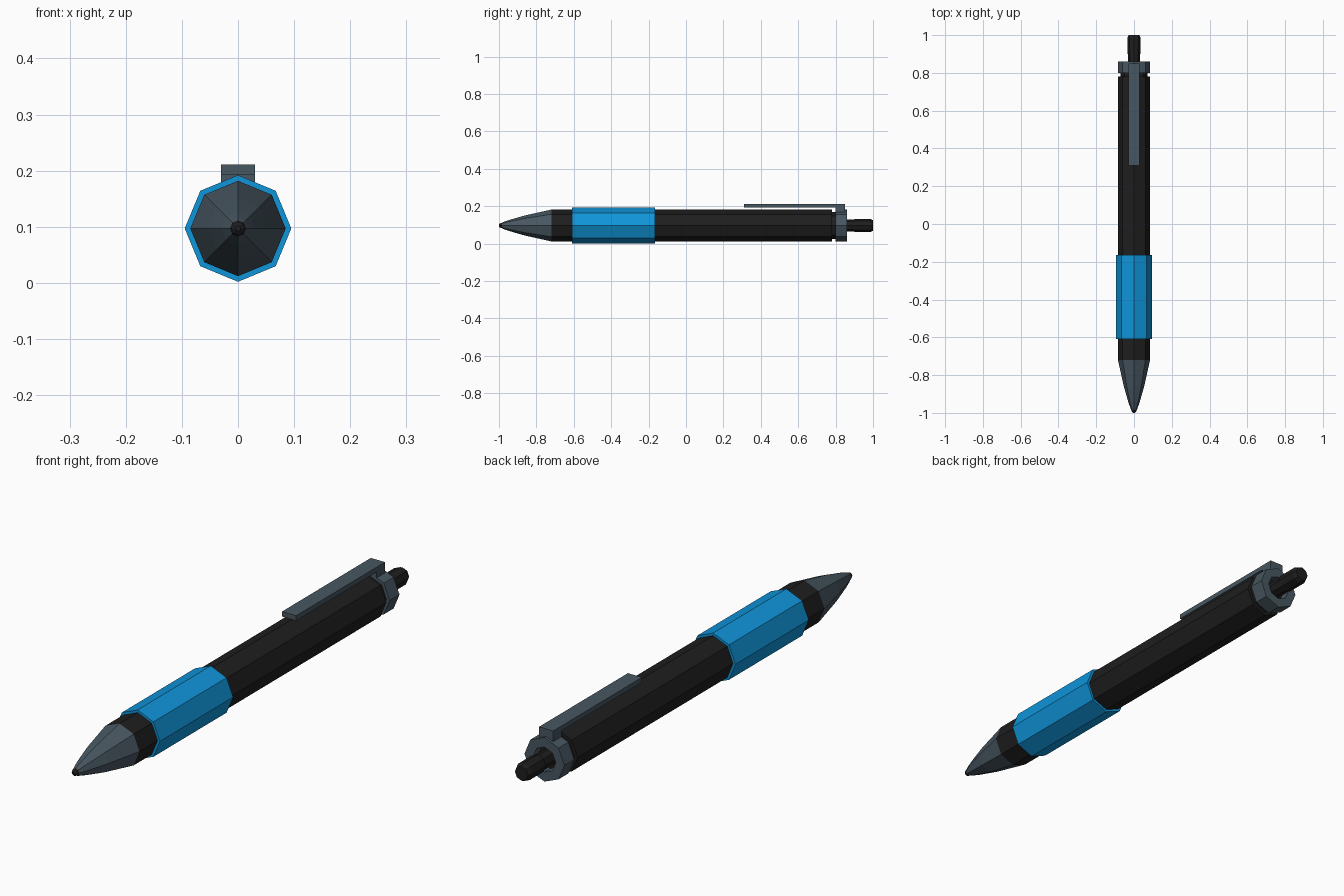
import bpy, bmesh, math

if "Cube" in bpy.data.objects:
    bpy.data.objects.remove(bpy.data.objects["Cube"])

ZC = 0.097   # height of the pen's axis


def material(name, rgb):
    m = bpy.data.materials.new(name)
    m.diffuse_color = (*rgb, 1)
    m.use_nodes = True
    m.node_tree.nodes["Principled BSDF"].inputs["Base Color"].default_value = m.diffuse_color
    return m


BLACK = material("black_plastic", (0.013, 0.013, 0.013))
SLATE = material("slate_metal", (0.065, 0.095, 0.12))
BLUE = material("blue_rubber", (0.005, 0.30, 0.70))


def finish(bm, name, mat):
    bmesh.ops.recalc_face_normals(bm, faces=bm.faces)
    me = bpy.data.meshes.new(name)
    bm.to_mesh(me)
    bm.free()
    me.materials.append(mat)
    ob = bpy.data.objects.new(name, me)
    bpy.context.collection.objects.link(ob)
    return ob


def lathe(name, profile, mat, sides=8, closed=False):
    """Faceted turning around the pen's axis; profile is (y, radius)."""
    bm = bmesh.new()
    rings = []
    for y, r in profile:
        angles = [2 * math.pi * i / sides for i in range(sides)]
        rings.append([bm.verts.new((r * math.cos(a), y, ZC + r * math.sin(a))) for a in angles])
    pairs = list(zip(rings, rings[1:]))
    if closed:
        pairs.append((rings[-1], rings[0]))
    else:
        bm.faces.new(rings[0])
        bm.faces.new(rings[-1])
    for a, b in pairs:
        for i in range(sides):
            j = (i + 1) % sides
            bm.faces.new((a[i], a[j], b[j], b[i]))
    return finish(bm, name, mat)


# Body, from the writing end to the button
lathe("ball_tip", [(-0.975, 0.012), (-0.986, 0.0145), (-0.995, 0.011), (-1.0, 0.005)], BLACK)
lathe("nose_cone", [(-0.72, 0.085), (-0.86, 0.054), (-0.94, 0.031), (-0.972, 0.020),
                    (-0.988, 0.013)], SLATE)
lathe("barrel", [(-0.72, 0.085), (0.78, 0.085), (0.78, 0.072), (0.825, 0.072)], BLACK)
lathe("grip", [(-0.61, 0.088), (-0.61, 0.095), (-0.165, 0.095), (-0.165, 0.088)], BLUE)
lathe("collar", [(0.80, 0.085), (0.86, 0.085), (0.86, 0.048), (0.80, 0.048)], SLATE, closed=True)
lathe("push_button", [(0.82, 0.031), (0.90, 0.031), (0.90, 0.035), (0.985, 0.035),
                      (1.0, 0.028)], BLACK)

# Pocket clip: L-shaped side profile (y, z) extruded across x
bm = bmesh.new()
outline = [(0.31, 0.192), (0.80, 0.192), (0.80, 0.165), (0.85, 0.165), (0.85, 0.211), (0.31, 0.211)]
face = bm.faces.new([bm.verts.new((-0.03, y, z)) for y, z in outline])
ext = bmesh.ops.extrude_face_region(bm, geom=[face])
bmesh.ops.translate(bm, vec=(0.06, 0, 0),
                    verts=[g for g in ext["geom"] if isinstance(g, bmesh.types.BMVert)])
finish(bm, "pocket_clip", SLATE)
